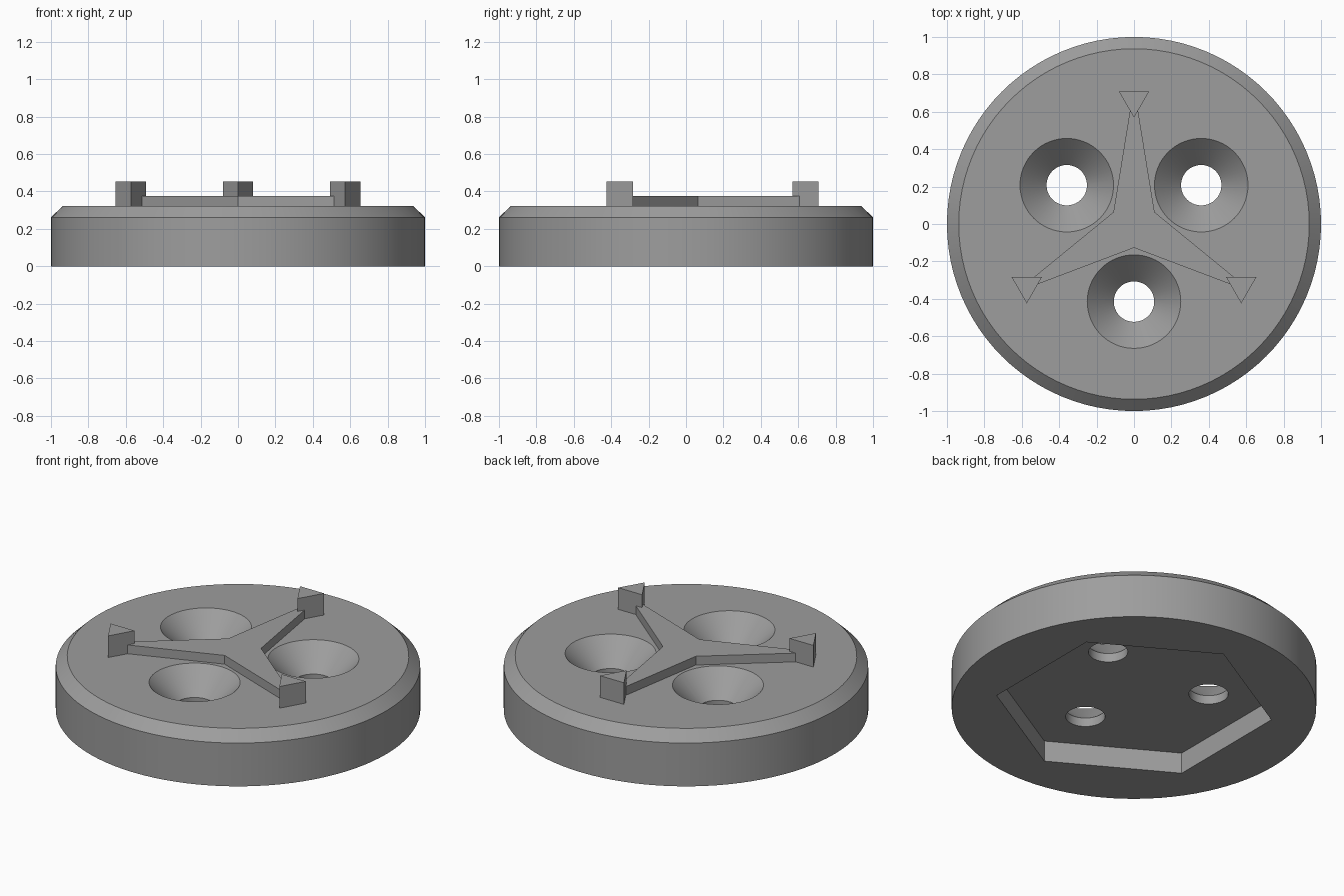
import bpy, bmesh, math

if "Cube" in bpy.data.objects:
    bpy.data.objects.remove(bpy.data.objects["Cube"])

TOP = 0.322          # height of the disc's flat face
POCKET = 0.127       # depth of the hexagonal recess underneath
SEG = 96

grey = bpy.data.materials.new("grey")
grey.diffuse_color = (0.34, 0.34, 0.34, 1)
grey.use_nodes = True
grey.node_tree.nodes["Principled BSDF"].inputs["Base Color"].default_value = grey.diffuse_color


def polar(r, deg, cx=0.0, cy=0.0):
    a = math.radians(deg)
    return (cx + r * math.cos(a), cy + r * math.sin(a))


def ring(r, n, start=0.0, cx=0.0, cy=0.0):
    return [polar(r, start + 360 * i / n, cx, cy) for i in range(n)]


def stack(name, layers):
    """Closed solid from matching outlines: layers = [(outline, z), ...]."""
    bm = bmesh.new()
    loops = [[bm.verts.new((x, y, z)) for x, y in pts] for pts, z in layers]
    n = len(loops[0])
    bm.faces.new(loops[0][::-1])
    bm.faces.new(loops[-1])
    for lo, hi in zip(loops, loops[1:]):
        for i in range(n):
            j = (i + 1) % n
            bm.faces.new((lo[i], lo[j], hi[j], hi[i]))
    bmesh.ops.recalc_face_normals(bm, faces=bm.faces)
    me = bpy.data.meshes.new(name)
    bm.to_mesh(me)
    bm.free()
    me.materials.append(grey)
    ob = bpy.data.objects.new(name, me)
    bpy.context.collection.objects.link(ob)
    return ob


# Chamfered disc
disc = stack("disc", [(ring(1.0, SEG), 0), (ring(1.0, SEG), 0.262),
                      (ring(0.937, SEG), TOP)])

# Cutters: hexagonal recess and three countersunk screw holes
cutters = [stack("hex_recess_cutter", [(ring(0.765, 6, 30), -0.1),
                                       (ring(0.765, 6, 30), POCKET)])]
for k in range(3):
    cx, cy = polar(0.415, 30 + 120 * k)
    profile = [(0.108, 0.05), (0.108, 0.18), (0.25, TOP), (0.29, TOP + 0.04)]
    cutters.append(stack("screw_hole_cutter",
                         [(ring(r, 64, 0, cx, cy), z) for r, z in profile]))

for c in cutters:
    c.hide_render = True
    mod = disc.modifiers.new("cut", 'BOOLEAN')
    mod.operation = 'DIFFERENCE'
    mod.solver = 'EXACT'
    mod.object = c

# Bake the cuts and discard the cutters
deps = bpy.context.evaluated_depsgraph_get()
baked = bpy.data.meshes.new_from_object(disc.evaluated_get(deps))
disc.modifiers.clear()
disc.data = baked
for c in cutters:
    bpy.data.objects.remove(c)

# Smooth round walls, crisp edges
bpy.context.view_layer.objects.active = disc
disc.select_set(True)
bpy.ops.object.shade_smooth_by_angle(angle=math.radians(25))
disc.select_set(False)

# Three-armed star with tapering arms
outline = []
for k in range(3):
    a = 90 + 120 * k
    outline += [polar(0.127, a - 60), polar(0.66, a - 1.1), polar(0.66, a + 1.1)]
stack("star", [(outline, TOP - 0.01), (outline, 0.375)])

# Triangular posts at the arm tips, all facing the same way
for k in range(3):
    cx, cy = polar(0.662, 90 + 120 * k)
    tri = ring(0.093, 3, -90, cx, cy)
    stack("post", [(tri, TOP - 0.01), (tri, 0.453)])
